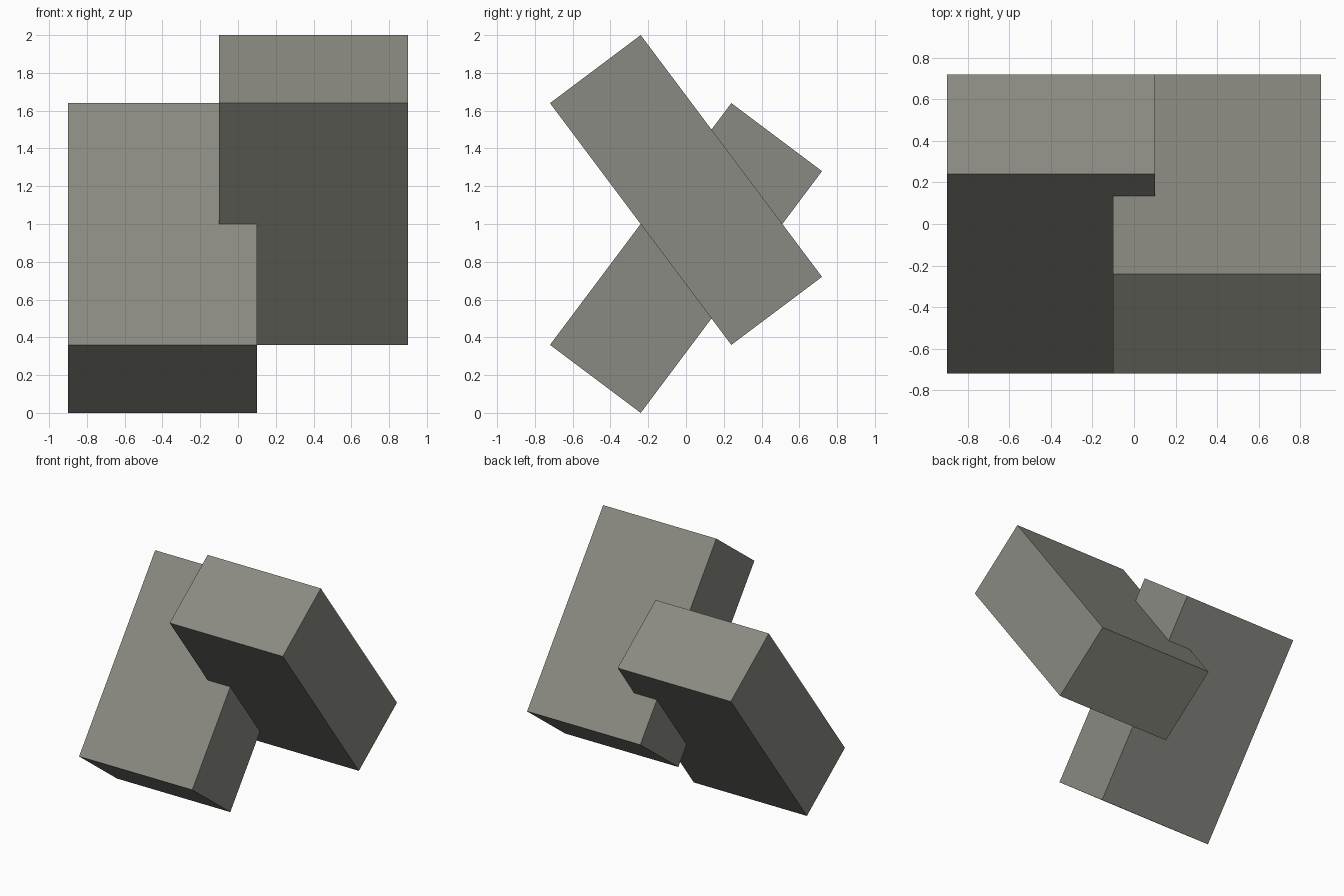
import bpy, math

if "Cube" in bpy.data.objects:
    bpy.data.objects.remove(bpy.data.objects["Cube"])

# single warm grey
grey = bpy.data.materials.new("warm_grey")
grey.diffuse_color = (0.254, 0.254, 0.223, 1.0)
grey.use_nodes = True
grey.node_tree.nodes["Principled BSDF"].inputs["Base Color"].default_value = grey.diffuse_color

TILT = math.atan2(0.6, 0.8)


def leaning_block(name, x, z, tilt):
    bpy.ops.mesh.primitive_cube_add(size=1, location=(x, 0, z), rotation=(tilt, 0, 0))
    ob = bpy.context.object
    ob.name = name
    ob.scale = (1.0, 0.6, 1.6)
    bpy.ops.object.transform_apply(location=False, rotation=False, scale=True)
    ob.data.materials.append(grey)
    return ob


# two slabs crossing in an X, overlapping slightly at the middle
leaning_block("forward_leaning_block", 0.4, 1.18, TILT)
leaning_block("backward_leaning_block", -0.4, 0.82, -TILT)
